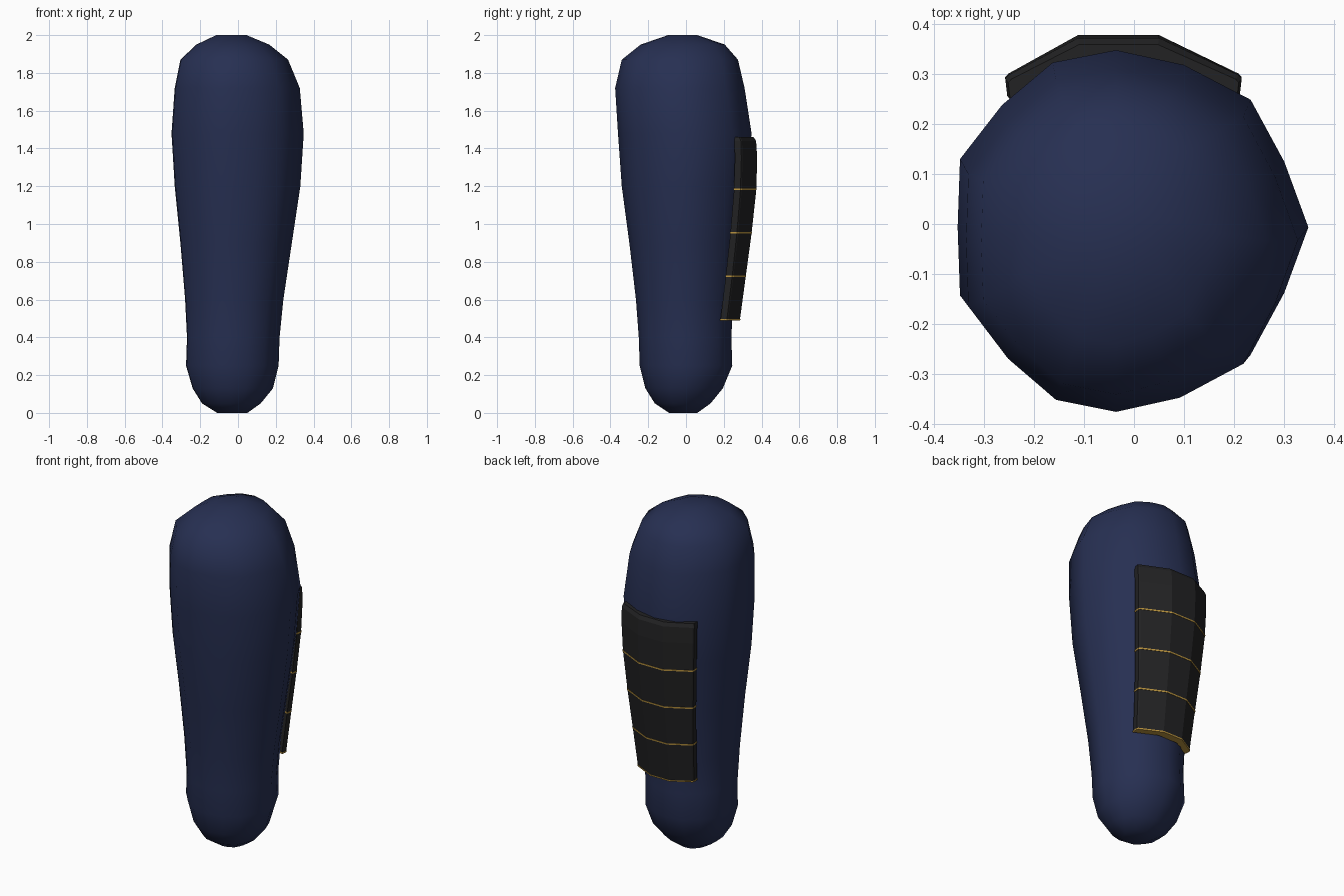
import bpy
import bmesh

if "Cube" in bpy.data.objects:
    bpy.data.objects.remove(bpy.data.objects["Cube"])


def material(name, color):
    m = bpy.data.materials.new(name)
    m.diffuse_color = (*color, 1)
    m.use_nodes = True
    m.node_tree.nodes["Principled BSDF"].inputs["Base Color"].default_value = m.diffuse_color
    return m


def loft(name, rings, mat):
    """Skin a stack of equal closed rings and cap both ends."""
    bm = bmesh.new()
    rows = [[bm.verts.new(p) for p in ring] for ring in rings]
    n = len(rows[0])
    for a, b in zip(rows, rows[1:]):
        for i in range(n):
            j = (i + 1) % n
            bm.faces.new((a[i], a[j], b[j], b[i]))
    bm.faces.new(rows[0][::-1])
    bm.faces.new(rows[-1])
    bmesh.ops.recalc_face_normals(bm, faces=bm.faces)
    me = bpy.data.meshes.new(name)
    bm.to_mesh(me)
    bm.free()
    me.materials.append(mat)
    ob = bpy.data.objects.new(name, me)
    bpy.context.collection.objects.link(ob)
    return ob


blue = material("navy_cloth", (0.02, 0.029, 0.085))
black = material("black_plate", (0.016, 0.016, 0.017))
gold = material("gold_trim", (0.5, 0.3, 0.05))

# Limb body: half cross-section (mirrored in y) scaled by a profile
half = [(1, 0), (.875, .37), (.70, .72), (.352, .917), (0, 1),
        (-.40, .93), (-.72, .69), (-.985, .385), (-1, 0)]
section = half + [(x, -y) for x, y in half[-2:0:-1]]
# z, left, right, front, back
profile = [
    (0.00, -.11, .05, -.09, .06), (0.05, -.19, .12, -.165, .13),
    (0.13, -.24, .185, -.215, .195), (0.25, -.275, .215, -.245, .245),
    (0.40, -.27, .22, -.25, .24), (0.60, -.28, .24, -.265, .25),
    (0.90, -.305, .285, -.30, .285), (1.20, -.335, .33, -.34, .32),
    (1.48, -.352, .348, -.36, .347), (1.72, -.335, .327, -.375, .31),
    (1.87, -.305, .265, -.34, .275), (1.95, -.22, .165, -.24, .205),
    (2.00, -.115, .045, -.095, .06)]
CX = -0.036
rings = []
for z, l, r, f, b in profile:
    cy, ry = (f + b) / 2, (b - f) / 2
    rings.append([(CX + x * ((r - CX) if x > 0 else (CX - l)), cy + y * ry, z)
                  for x, y in section])
body = loft("limb_body", rings, blue)
body.data.shade_smooth()

# Armour: z, half width, edge y, middle y
levels = [(0.49, .183, .220, .285), (0.72, .197, .248, .316),
          (0.95, .214, .273, .347), (1.18, .230, .292, .372),
          (1.35, .236, .297, .377), (1.44, .236, .294, .371),
          (1.46, .230, .286, .358)]


def at(z):
    for a, b in zip(levels, levels[1:]):
        if z <= b[0]:
            t = (z - a[0]) / (b[0] - a[0])
            return [p + (q - p) * t for p, q in zip(a, b)]
    return levels[-1]


def plate_ring(z, grow=0.0):
    """Three-facet curved strip section, outer side then inner side."""
    _, w, ye, ym = at(z)
    c, g, m = -0.021, grow, w * 0.343
    # bevelled side edges
    outer = [(-w - g, ye - .004), (-w + .006 - g, ye + .003 + g), (-m - .01, ym + g),
             (m - .01, ym + g), (w - .006 + g, ye + .003 + g), (w + g, ye - .004)]
    inner = [(w - .004 + g, ye - .038 - g), (m - .01, ym - .042),
             (-m - .01, ym - .042), (-w + .004 - g, ye - .038 - g)]
    return [(c + x, y, z) for x, y in outer + inner]


TRIM = 0.008
starts = [0.49, 0.72, 0.95, 1.18]
stops = [0.72, 0.95, 1.18, 1.46]
for i, (lo, hi) in enumerate(zip(starts, stops), 1):
    zs = [lo + TRIM] + [z for z in (1.35, 1.44) if lo < z < hi] + [hi]
    loft(f"armour_plate_{i}", [plate_ring(z) for z in zs], black)
    loft(f"armour_trim_{i}", [plate_ring(lo, .002), plate_ring(lo + TRIM, .002)], gold)
